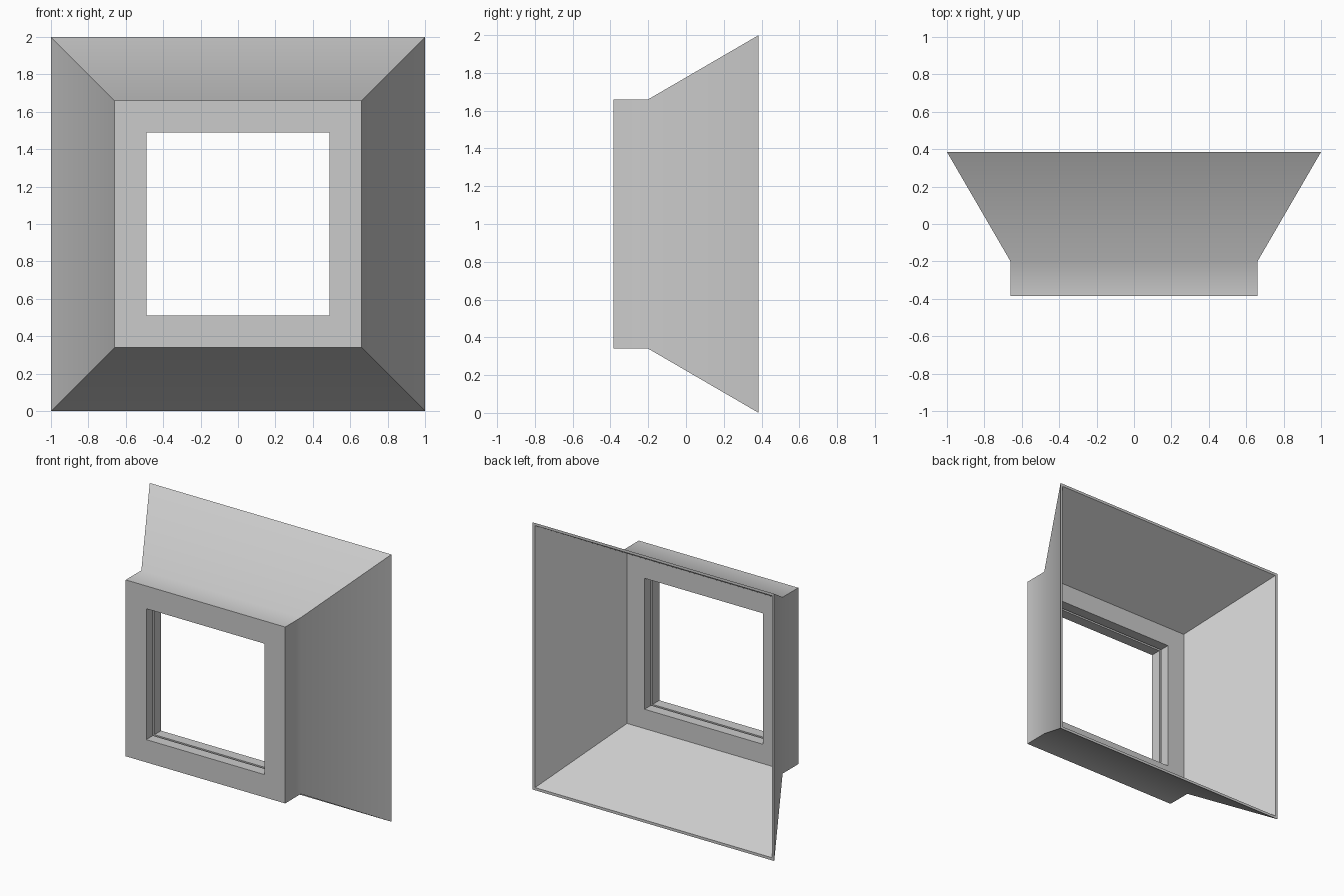
import bpy, bmesh

if "Cube" in bpy.data.objects:
    bpy.data.objects.remove(bpy.data.objects["Cube"])

# Single plain grey
grey = bpy.data.materials.new("plain grey")
grey.diffuse_color = (0.6, 0.6, 0.6, 1)
grey.use_nodes = True
grey.node_tree.nodes["Principled BSDF"].inputs["Base Color"].default_value = grey.diffuse_color

# Cross-section of the square shroud: (half width, y), walked as a closed loop
profile = [
    (1.00, 0.385),    # rear rim, outside
    (0.66, -0.20),    # flare meets the lip
    (0.66, -0.385),   # front face, outside
    (0.49, -0.385),   # front face, opening
    (0.49, -0.305),   # groove around the opening
    (0.52, -0.305),
    (0.52, -0.288),
    (0.49, -0.288),
    (0.49, -0.21),    # rear of the opening
    (0.635, -0.21),   # inner back wall
    (0.98, 0.385),    # rear rim, inside
]
corners = [(-1, -1), (1, -1), (1, 1), (-1, 1)]

# Sweep the section round the four corners
bm = bmesh.new()
rings = [[bm.verts.new((sx * h, y, 1 + sz * h)) for sx, sz in corners]
         for h, y in profile]
for i, ring in enumerate(rings):
    following = rings[(i + 1) % len(rings)]
    for k in range(4):
        n = (k + 1) % 4
        bm.faces.new((ring[k], ring[n], following[n], following[k]))
bmesh.ops.recalc_face_normals(bm, faces=bm.faces)

mesh = bpy.data.meshes.new("flared_window_shroud")
bm.to_mesh(mesh)
bm.free()
mesh.materials.append(grey)
shroud = bpy.data.objects.new("flared_window_shroud", mesh)
bpy.context.collection.objects.link(shroud)

# Soft bend between lip and flare, crisp corners elsewhere
bpy.context.view_layer.objects.active = shroud
shroud.select_set(True)
bpy.ops.object.shade_smooth_by_angle(angle=0.62)
